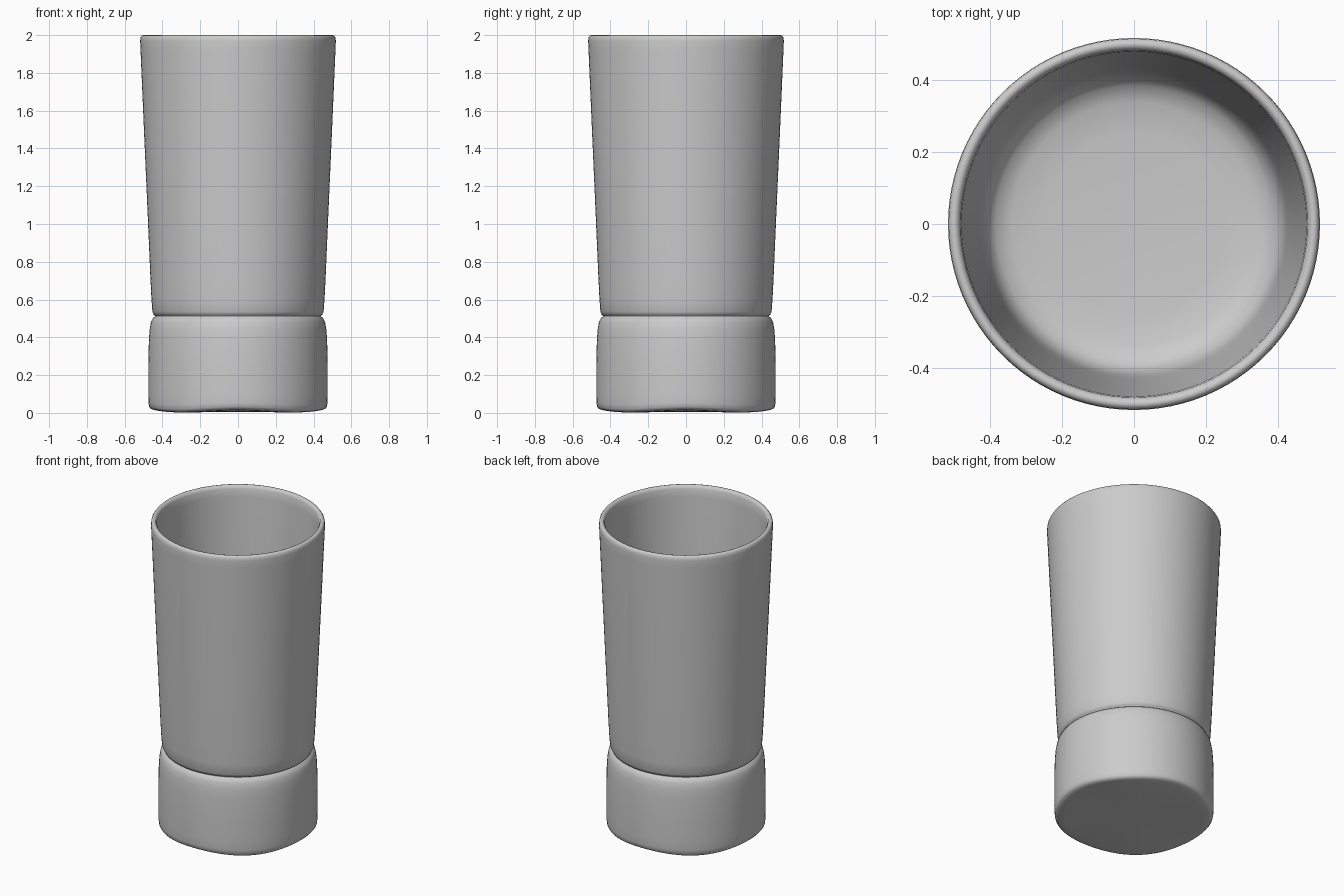
import bpy, bmesh, math

if "Cube" in bpy.data.objects:
    bpy.data.objects.remove(bpy.data.objects["Cube"])

SEG = 96


def lathe(name, profile, warp=None):
    """Revolve (radius, z) points about z; radius 0 closes with a pole."""
    bm = bmesh.new()
    rings = []
    for r, z in profile:
        if r == 0:
            rings.append([bm.verts.new((0, 0, z))])
            continue
        ring = []
        for i in range(SEG):
            a = 2 * math.pi * i / SEG
            dz = warp(r, z, a) if warp else 0
            ring.append(bm.verts.new((r * math.cos(a), r * math.sin(a), z + dz)))
        rings.append(ring)
    for p, q in zip(rings, rings[1:]):
        for i in range(SEG):
            j = (i + 1) % SEG
            quad = [p[i % len(p)], p[j % len(p)], q[j % len(q)], q[i % len(q)]]
            bm.faces.new(list(dict.fromkeys(quad)))
    bmesh.ops.recalc_face_normals(bm, faces=bm.faces)
    mesh = bpy.data.meshes.new(name)
    bm.to_mesh(mesh)
    bm.free()
    for f in mesh.polygons:
        f.use_smooth = True
    obj = bpy.data.objects.new(name, mesh)
    bpy.context.collection.objects.link(obj)
    return obj


def foot_wave(r, z, a):
    """Lift the foot's edge slightly between four diagonal contact points."""
    if z > 0.1:
        return 0
    return 0.008 * (1 + math.cos(4 * a)) * (r / 0.475) ** 3 * (1 - z / 0.1)


# One continuous glass: solid foot, groove, flared wall, rounded rim, inner floor
profile = [
    # underside and foot
    (0, 0.004), (0.2, 0.004), (0.34, 0.003), (0.41, 0.002), (0.445, 0.003),
    (0.462, 0.008), (0.471, 0.02), (0.474, 0.045), (0.475, 0.1), (0.475, 0.25),
    (0.472, 0.38), (0.468, 0.44), (0.461, 0.48), (0.450, 0.503),
    # groove
    (0.438, 0.51), (0.436, 0.513), (0.445, 0.517),
    # outer wall
    (0.453, 0.535), (0.458, 0.60), (0.464, 0.72), (0.476, 1.0),
    (0.498, 1.5), (0.516, 1.92), (0.518, 1.97),
    # rim
    (0.516, 1.988), (0.509, 1.998), (0.500, 2.0), (0.490, 1.996), (0.483, 1.98),
    # inner wall and floor
    (0.480, 1.93), (0.462, 1.5), (0.440, 1.0), (0.428, 0.72), (0.421, 0.63),
    (0.408, 0.58), (0.385, 0.55), (0.34, 0.533), (0.25, 0.525), (0, 0.522),
]
lathe("tumbler_glass", profile, foot_wave)
